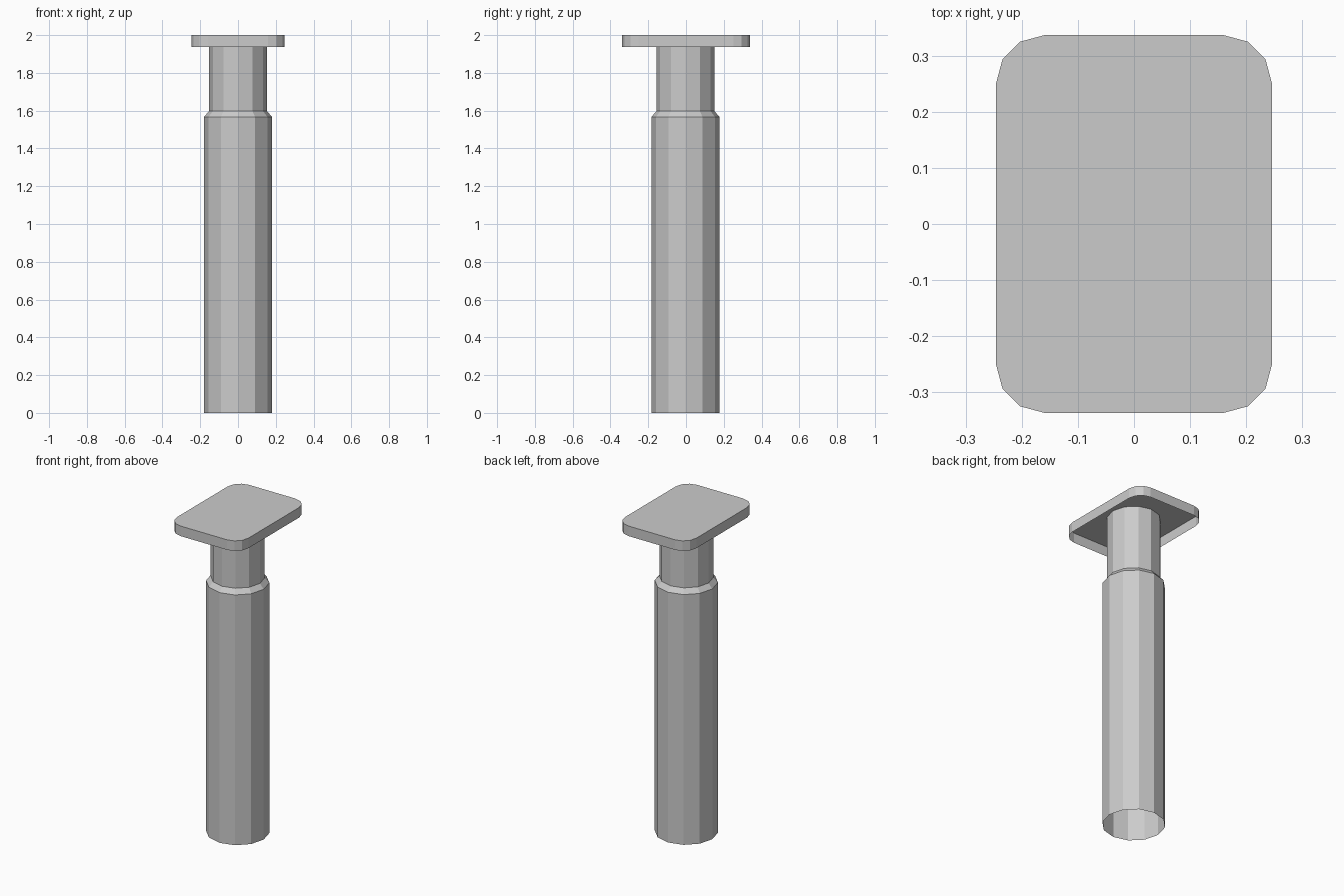
import bpy, bmesh
from math import sin, cos, pi

if "Cube" in bpy.data.objects:
    bpy.data.objects.remove(bpy.data.objects["Cube"])

SIDES = 12


def loft(name, rings, cap_top=False):
    """Skin a stack of equal-length rings, optionally closing the last one."""
    bm = bmesh.new()
    loops = [[bm.verts.new(p) for p in ring] for ring in rings]
    n = len(loops[0])
    for low, high in zip(loops, loops[1:]):
        for i in range(n):
            j = (i + 1) % n
            bm.faces.new((low[i], low[j], high[j], high[i]))
    if cap_top:
        bm.faces.new(loops[-1])
    mesh = bpy.data.meshes.new(name)
    bm.to_mesh(mesh)
    bm.free()
    obj = bpy.data.objects.new(name, mesh)
    bpy.context.collection.objects.link(obj)
    return obj


def circle(r, z, y=-0.003):
    return [(r * cos(2 * pi * i / SIDES), y + r * sin(2 * pi * i / SIDES), z)
            for i in range(SIDES)]


def rounded_rect(hx, hy, r, z):
    pts = []
    for q, (sx, sy) in enumerate([(1, 1), (-1, 1), (-1, -1), (1, -1)]):
        for k in range(4):
            a = q * pi / 2 + k * pi / 6
            pts.append((sx * (hx - r) + r * cos(a), sy * (hy - r) + r * sin(a), z))
    return pts


# Outer sleeve with chamfered shoulder, open at the bottom
loft("lower_sleeve", [circle(0.18, 0), circle(0.18, 1.567), circle(0.154, 1.597)])

# Narrower inner column rising to the plate
loft("upper_column", [circle(0.154, 1.597), circle(0.154, 2.0)])

# Rounded mounting plate, a shallow cap open underneath
loft("top_plate", [rounded_rect(0.247, 0.338, 0.087, 1.937),
                   rounded_rect(0.247, 0.338, 0.087, 2.0)], cap_top=True)
